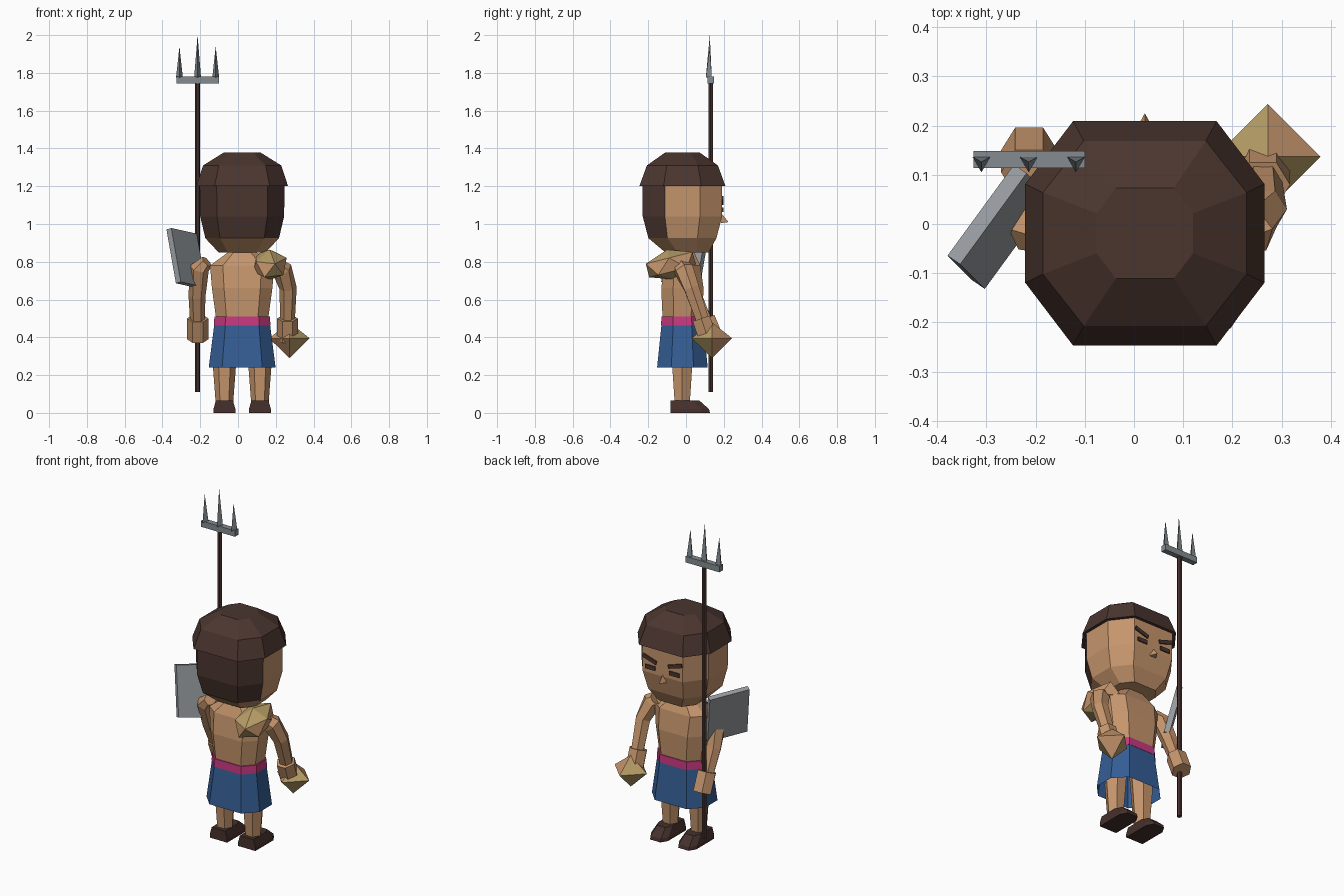
import bpy, bmesh, math
from mathutils import Vector, Matrix

if "Cube" in bpy.data.objects:
    bpy.data.objects.remove(bpy.data.objects["Cube"])

CX, CY = 0.022, -0.019   # body axis

def mat(name, *rgb):
    m = bpy.data.materials.new(name)
    m.diffuse_color = (*rgb, 1)
    m.use_nodes = True
    m.node_tree.nodes["Principled BSDF"].inputs["Base Color"].default_value = m.diffuse_color
    return m

skin = mat("skin", .56, .30, .15)
hair = mat("dark_hair", .07, .036, .028)
wood = mat("dark_wood", .06, .03, .025)
blue = mat("blue_cloth", .035, .11, .30)
pink = mat("pink_sash", .58, .04, .22)
gold = mat("gold", .46, .33, .13)
steel = mat("steel", .23, .26, .28)
plate_grey = mat("plate_grey", .31, .33, .35)

def finish(name, bm, *mats, rule=None, fix=True):
    if fix:
        bmesh.ops.recalc_face_normals(bm, faces=bm.faces[:])
    bm.normal_update()
    if rule:
        for f in bm.faces:
            f.material_index = rule(f)
    me = bpy.data.meshes.new(name)
    bm.to_mesh(me)
    bm.free()
    for m in mats:
        me.materials.append(m)
    ob = bpy.data.objects.new(name, me)
    bpy.context.collection.objects.link(ob)
    return ob

def loft(name, rings, *mats, caps=(True, True), rule=None):
    """Skin a list of closed point rings."""
    bm = bmesh.new()
    vs = [[bm.verts.new(p) for p in r] for r in rings]
    n = len(vs[0])
    for a, b in zip(vs, vs[1:]):
        for i in range(n):
            bm.faces.new((a[i], a[(i + 1) % n], b[(i + 1) % n], b[i]))
    if caps[0]:
        bm.faces.new(vs[0][::-1])
    if caps[1]:
        bm.faces.new(vs[-1])
    return finish(name, bm, *mats, rule=rule)

def octagon(z, a, b, y=CY, kx=.6, ky=.44):
    """Rectangle of half sizes a, b with chamfered corners."""
    p = [(a, -b*ky), (a, b*ky), (a*kx, b), (-a*kx, b),
         (-a, b*ky), (-a, -b*ky), (-a*kx, -b), (a*kx, -b)]
    return [(CX + x, y + v, z) for x, v in p]

def tube(name, pts, radii, material, n=6, turn=0.0):
    """Straight-ringed limb along points."""
    pts = [Vector(p) for p in pts]
    rings = []
    for i, p in enumerate(pts):
        d = (pts[min(i + 1, len(pts)-1)] - pts[max(i - 1, 0)]).normalized()
        u = d.cross(Vector((0, 1, 0))).normalized()
        v = d.cross(u)
        rings.append([p + radii[i] * (math.cos(t) * u + math.sin(t) * v)
                      for t in (turn + 2*math.pi*k/n for k in range(n))])
    return loft(name, rings, material)

def box(name, center, size, material, rot=None):
    bm = bmesh.new()
    m = Matrix.Translation(center) @ (rot or Matrix()) @ Matrix.Diagonal((*size, 1))
    bmesh.ops.create_cube(bm, size=1, matrix=m)
    return finish(name, bm, material)

# head: skin face, hair on the rear faces
loft("head", [octagon(.85, .125, .115, y=.005), octagon(.925, .195, .18), octagon(1.04, .222, .21),
              octagon(1.21, .225, .21)], skin, hair,
     rule=lambda f: int(f.normal.y < -.3 and f.calc_center_median().z > .925))
# hair cap
loft("hair_cap", [octagon(1.2, .243, .228), octagon(1.31, .207, .188),
                  octagon(1.378, .098, .092)], hair)

# face: brows, eyes, nose
for s, side in ((-1, "left"), (1, "right")):
    box(f"eye_{side}", (CX + s*.08, .194, 1.075), (.065, .008, .024), hair)
    box(f"brow_{side}", (CX + s*.085, .194, 1.125), (.095, .009, .022), hair,
        Matrix.Rotation(-s*.3, 4, 'Y'))
bm = bmesh.new()
n = [bm.verts.new(p) for p in ((CX - .022, .185, 1.005), (CX + .022, .185, 1.005),
                               (CX, .185, 1.06), (CX, .225, 1.01))]
for a, b, c in ((0, 1, 3), (1, 2, 3), (2, 0, 3), (0, 2, 1)):
    bm.faces.new((n[a], n[b], n[c]))
finish("nose", bm, skin)

# torso, sash and open skirt
loft("torso", [octagon(.50, .138, .105), octagon(.66, .16, .112),
               octagon(.78, .17, .095), octagon(.865, .055, .055)], skin)
loft("sash", [octagon(.462, .15, .113), octagon(.51, .147, .111)], pink)
loft("skirt", [octagon(.24, .177, .134), octagon(.465, .148, .111)], blue, caps=(False, True))

# legs and boots
for s, side in ((-1, "left"), (1, "right")):
    x = CX + s*.094
    tube(f"leg_{side}", [(x, -.02, .05), (x, -.02, .26), (x - s*.01, -.02, .42)],
         [.046, .062, .066], skin)
    loft(f"boot_{side}", [[(x + u*w, y, z) for u, y in ((-1, -.083), (1, -.083), (1, f - .04), (.6, f), (-.6, f), (-1, f - .04))]
                          for z, w, f in ((0, .058, .127), (.02, .058, .122), (.066, .045, .07))], wood)

# arms and fists
tube("arm_left", [(-.165, -.03, .80), (-.205, -.01, .765), (-.217, .045, .62), (-.215, .11, .47)],
     [.035, .052, .045, .038], skin)
tube("arm_right", [(.18, -.04, .79), (.235, -.01, .755), (.265, .03, .66), (.262, .095, .47)],
     [.04, .055, .046, .038], skin)
tube("fist_left", [(-.213, .105, .50), (-.213, .15, .39)], [.057, .057], skin)
tube("fist_right", [(.262, .08, .50), (.262, .12, .385)], [.055, .055], skin)

# gold crystal held in the right fist
bm = bmesh.new()
c = Vector((.272, .137, .395))
ax = [Vector(v) * .107 for v in ((1, 0, 0), (0, 1, 0), (-1, 0, 0), (0, -1, 0))]
side = [bm.verts.new(c + v) for v in ax]
for h in (-.105, .085):
    tip = bm.verts.new(c + Vector((0, 0, h)))
    for i in range(4):
        bm.faces.new((side[i], side[(i + 1) % 4], tip))
finish("crystal", bm, gold, skin, rule=lambda f: int(f.normal.x * f.normal.y > 0))

# gold shoulder pad
bm = bmesh.new()
bmesh.ops.create_icosphere(bm, subdivisions=1, radius=1, matrix=Matrix.Translation((.168, -.08, .785))
                           @ Matrix.Rotation(.25, 4, 'X') @ Matrix.Diagonal((.1, .15, .082, 1)))
finish("shoulder_pad", bm, gold, skin, rule=lambda f: int(abs(f.normal.z) < .5))

# tilted plate behind the left shoulder
o, along, down = Vector((-.366, -.073, .975)), Vector((.135, .185, -.03)), Vector((.05, -.05, -.285))
t = along.cross(down).normalized() * .016
loft("shoulder_plate", [[o + k*down + v for v in (-t, t, along + t, along - t)] for k in (0, 1)], plate_grey)

# trident
PX, PY = -.214, .131
tube("trident_pole", [(PX, PY, .11), (PX, PY, 1.76)], [.014, .014], wood)
box("trident_bar", (PX + .001, PY, 1.762), (.226, .034, .036), steel)
for dx, top in ((-.096, 1.94), (0, 2.0), (.096, 1.94)):
    bm = bmesh.new()
    bmesh.ops.create_cone(bm, cap_ends=True, segments=3, radius1=.021, radius2=0, depth=top - 1.775,
                          matrix=Matrix.Translation((PX + dx, PY - .005, (top + 1.775)/2)) @ Matrix.Rotation(math.pi, 4, 'Z'))
    finish("trident_tine", bm, steel)
